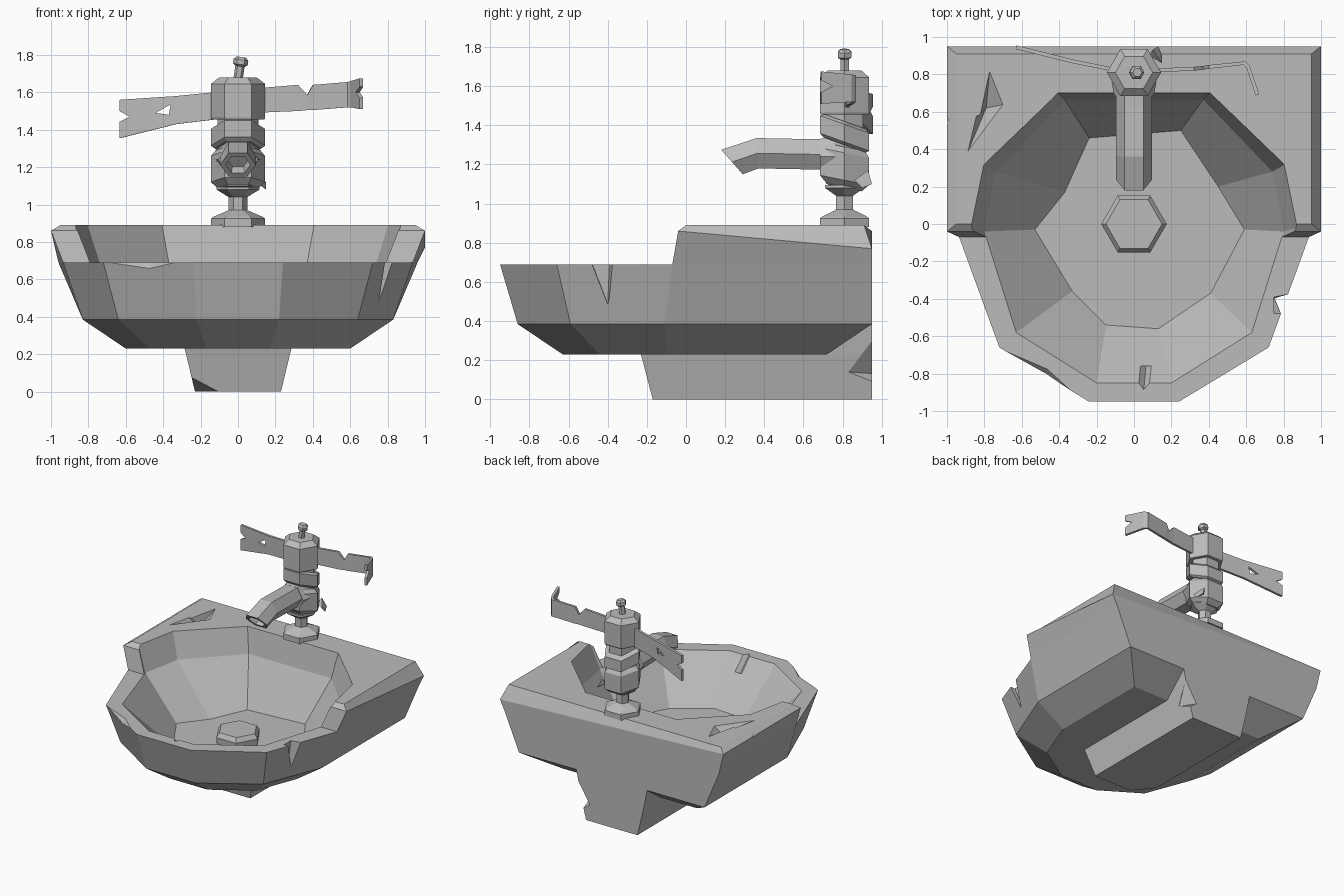
import bpy, bmesh, math
from mathutils import Matrix, Vector

cube = bpy.data.objects.get("Cube")
if cube:
    bpy.data.objects.remove(cube, do_unlink=True)

grey = bpy.data.materials.new("worn_grey")
grey.use_nodes = True
colour = (0.5, 0.5, 0.5, 1)
grey.diffuse_color = colour
grey.node_tree.nodes["Principled BSDF"].inputs["Base Color"].default_value = colour


def finish(name, bm):
    bmesh.ops.recalc_face_normals(bm, faces=bm.faces)
    mesh = bpy.data.meshes.new(name)
    bm.to_mesh(mesh)
    bm.free()
    mesh.materials.append(grey)
    obj = bpy.data.objects.new(name, mesh)
    bpy.context.collection.objects.link(obj)
    return obj


def bridge(bm, a, b):
    for i in range(len(a)):
        j = (i + 1) % len(a)
        bm.faces.new((a[i], a[j], b[j], b[i]))


def loft(name, rings):
    """Skin a stack of equal rings and cap both ends."""
    bm = bmesh.new()
    loops = [[bm.verts.new(p) for p in ring] for ring in rings]
    for a, b in zip(loops, loops[1:]):
        bridge(bm, a, b)
    bm.faces.new(loops[0])
    bm.faces.new(loops[-1])
    return finish(name, bm)


def mirrored(half, z):
    """Ring from its +x half, ordered from back to front."""
    right = [(x, y, z) for x, y in half]
    return right + [(-x, y, z) for x, y in reversed(half)]


def hexagon(r, z):
    return [(r * math.cos(k * math.pi / 3), r * math.sin(k * math.pi / 3), z) for k in range(6)]


def lathe(name, profile, at, shape=Matrix.Identity(4)):
    obj = loft(name, [hexagon(r, z) for r, z in profile])
    obj.data.transform(Matrix.Translation(at) @ shape)
    return obj


def slant(slope):
    """Shear that lowers the back of a piece without shifting it."""
    m = Matrix.Identity(4)
    m[2][1] = slope
    return m


def hull(points):
    bm = bmesh.new()
    for p in points:
        bm.verts.new(p)
    bmesh.ops.convex_hull(bm, input=bm.verts)
    return finish("cutter", bm)


def apply_modifiers(obj):
    bpy.context.view_layer.objects.active = obj
    for mod in list(obj.modifiers):
        bpy.ops.object.modifier_apply(modifier=mod.name)


def cut(obj, cutter):
    mod = obj.modifiers.new("cut", 'BOOLEAN')
    mod.operation, mod.solver, mod.object = 'DIFFERENCE', 'EXACT', cutter
    cutter.hide_render = True
    apply_modifiers(obj)
    bpy.data.objects.remove(cutter, do_unlink=True)


# Basin: faceted shell, low rim in front and raised deck behind
outer = [([(.6, .72), (.6, -.1), (.47, -.44), (.17, -.63)], .23),
         ([(.83, .95), (.83, -.11), (.64, -.59), (.22, -.86)], .385),
         ([(.96, .95), (.935, -.07), (.72, -.66), (.24, -.95)], .69)]
bm = bmesh.new()
loops = [[bm.verts.new(p) for p in mirrored(h, z)] for h, z in outer]
bridge(bm, loops[0], loops[1])
bridge(bm, loops[1], loops[2])
bm.faces.new(loops[0])
bm.faces.new(loops[2][1:7])
rim = loops[2]
deck = [[rim[0], rim[1], rim[6], rim[7]]]
for corners in ([(1, .95, .77), (1, -.04, .86), (-1, -.04, .86), (-1, .95, .86)],
                [(.95, .91, .89), (.95, 0, .89), (-.95, 0, .89), (-.95, .91, .89)]):
    deck.append([bm.verts.new(p) for p in corners])
bridge(bm, deck[0], deck[1])
bridge(bm, deck[1], deck[2])
bm.faces.new(deck[2])
basin = finish("basin", bm)

# Bowl hollow with an uneven floor
floor = [(x, y, .35) for x, y in ((.25, .5), (.45, .2), (.59, -.03), (.41, -.37), (.13, -.56),
                                  (-.15, -.54), (-.33, -.36), (-.53, -.03), (-.37, .17), (-.24, .46))]
lip = mirrored([(.37, .665), (.74, .28), (.8, -.04), (.63, -.58), (.2, -.85)], .69)
top = mirrored([(.41, .705), (.81, .32), (.88, -.02), (.7, -.6), (.2, -.9)], .91)
cut(basin, loft("cutter", [floor, lip, top]))

# Chips and cracks in the basin
chips = [
    [(.75, -.39, .72), (.75, -.49, .72), (1, -.34, .72), (1, -.49, .72), (.73, -.4, .49), (1, -.4, .46)],
    [(-.74, -.64, .71), (-.24, -.96, .71), (-.46, -.76, .71), (-.6, -1, .71), (-.48, -.82, .63), (-.6, -1, .63)],
    [(-.01, -.83, .72), (.05, -.91, .72), (.12, -.83, .72), (.07, -.7, .47)],
    [(-.77, .84, .9), (-.69, .64, .9), (-.83, .56, .9), (-.79, .62, .81)],
    [(-.69, .64, .9), (-.9, .36, .9), (-.85, .57, .9), (-.79, .62, .81)],
    [(-1.05, .85, .92), (-.95, .55, .92), (-1.05, .2, .92), (-1.05, .55, .77)],
]
for chip in chips:
    cut(basin, hull(chip))

# Pedestal under the basin, chipped at the back and at a front corner
pedestal = loft("pedestal", [
    [(.23, .95, 0), (.23, -.17, 0), (-.23, -.17, 0), (-.23, .95, 0)],
    [(.285, .95, .23), (.285, -.23, .23), (-.285, -.23, .23), (-.285, .95, .23)],
    [(.32, .95, .4), (.285, -.23, .25), (-.285, -.23, .25), (-.32, .95, .4)]])
cut(pedestal, hull([(.26, .83, .14), (.31, .98, .34), (.25, .98, .08), (.18, .98, .13),
                    (.5, .83, .14), (.5, .98, .34), (.5, .98, .08)]))
cut(pedestal, hull([(-.07, -.2, -.005), (-.26, -.2, .085), (-.26, .05, -.01),
                    (-.4, -.4, -.02), (-.4, -.4, .1), (-.07, -.4, -.01)]))

# Drain
lathe("drain", [(.17, .34), (.175, .4), (.15, .435)], (0, 0, 0))

# Tap column, stacked hexagonal pieces with a crooked middle
AXIS = Vector((0, .81, 0))
lathe("tap_base", [(.145, .88), (.145, .925), (.13, .935), (.06, .965), (.05, .97), (.05, 1.04),
                   (.115, 1.08), (.115, 1.095)], AXIS)
lathe("tap_lower_body", [(.1, -.12), (.145, -.08), (.145, .06), (.12, .09)], AXIS + Vector((0, 0, 1.2)), slant(-.2))
lathe("tap_core", [(.11, 1.1), (.11, 1.5)], AXIS)
lathe("tap_collar", [(.125, -.06), (.145, -.045), (.145, .045), (.12, .06)],
      AXIS + Vector((0, 0, 1.36)), slant(-.36))
lathe("tap_head", [(.14, 1.455), (.145, 1.465), (.145, 1.645), (.1, 1.68)], AXIS)
lathe("tap_screw", [(.025, 0), (.025, .07), (.04, .08), (.04, .105), (.025, .12)],
      AXIS + Vector((0, 0, 1.67)), Matrix.Rotation(.15, 4, 'Y'))
hull([(.08, .9, 1.13), (.15, .9, 1.08), (.13, .95, 1.1), (.1, .93, 1.17), (.15, .86, 1.12)]).name = "tap_splinter"


# Spout: hexagonal tube with a bent, hollow mouth
def spout_ring(upper, lower, size=1):
    u, l = Vector((0, *upper)), Vector((0, *lower))
    mid, half = (u + l) / 2, (u - l) / 2 * size
    return [mid + Vector((x * size, 0, 0)) + half * s
            for x, s in ((.095, 0), (.05, 1), (-.05, 1), (-.095, 0), (-.05, -1), (.05, -1))]


loft("spout", [spout_ring((.82, 1.33), (.82, 1.17)),
               spout_ring((.62, 1.33), (.62, 1.175)),
               spout_ring((.36, 1.335), (.37, 1.18)),
               spout_ring((.18, 1.275), (.29, 1.15)),
               spout_ring((.18, 1.275), (.29, 1.15), .7),
               spout_ring((.24, 1.3), (.34, 1.18), .6)])
lathe("spout_collar", [(.12, -.04), (.105, .035)], (0, .72, 1.24), Matrix.Rotation(math.pi / 2, 4, 'X'))


# Handles: bent metal strips with torn ends
def strip(name, columns):
    bm = bmesh.new()
    rows = [[bm.verts.new((x, y, z)) for z in (low, high)] for x, y, low, high in columns]
    for a, b in zip(rows, rows[1:]):
        bm.faces.new((a[0], b[0], b[1], a[1]))
    obj = finish(name, bm)
    mod = obj.modifiers.new("thickness", 'SOLIDIFY')
    mod.thickness, mod.offset = .02, 0
    apply_modifiers(obj)
    return obj


left_handle = strip("left_handle", [
    (.08, .82, 1.49, 1.62), (.32, .83, 1.5, 1.64), (.37, .835, 1.505, 1.585), (.4, .84, 1.505, 1.64),
    (.59, .86, 1.52, 1.655), (.61, .84, 1.52, 1.66), (.66, .69, 1.51, 1.675)])
cut(left_handle, hull([(x, y, z) for x in (.55, .75) for y, z in ((.67, 1.64), (.75, 1.6), (.67, 1.56))]))

right_handle = strip("right_handle", [(-.08, .82, 1.46, 1.605), (-.33, .87, 1.43, 1.58), (-.63, .945, 1.355, 1.56)])
for triangle in (((-.44, 1.49), (-.36, 1.535), (-.37, 1.48)),
                 ((-.67, 1.52), (-.58, 1.47), (-.67, 1.425))):
    cut(right_handle, hull([(x, y, z) for y in (.7, 1.1) for x, z in triangle]))
